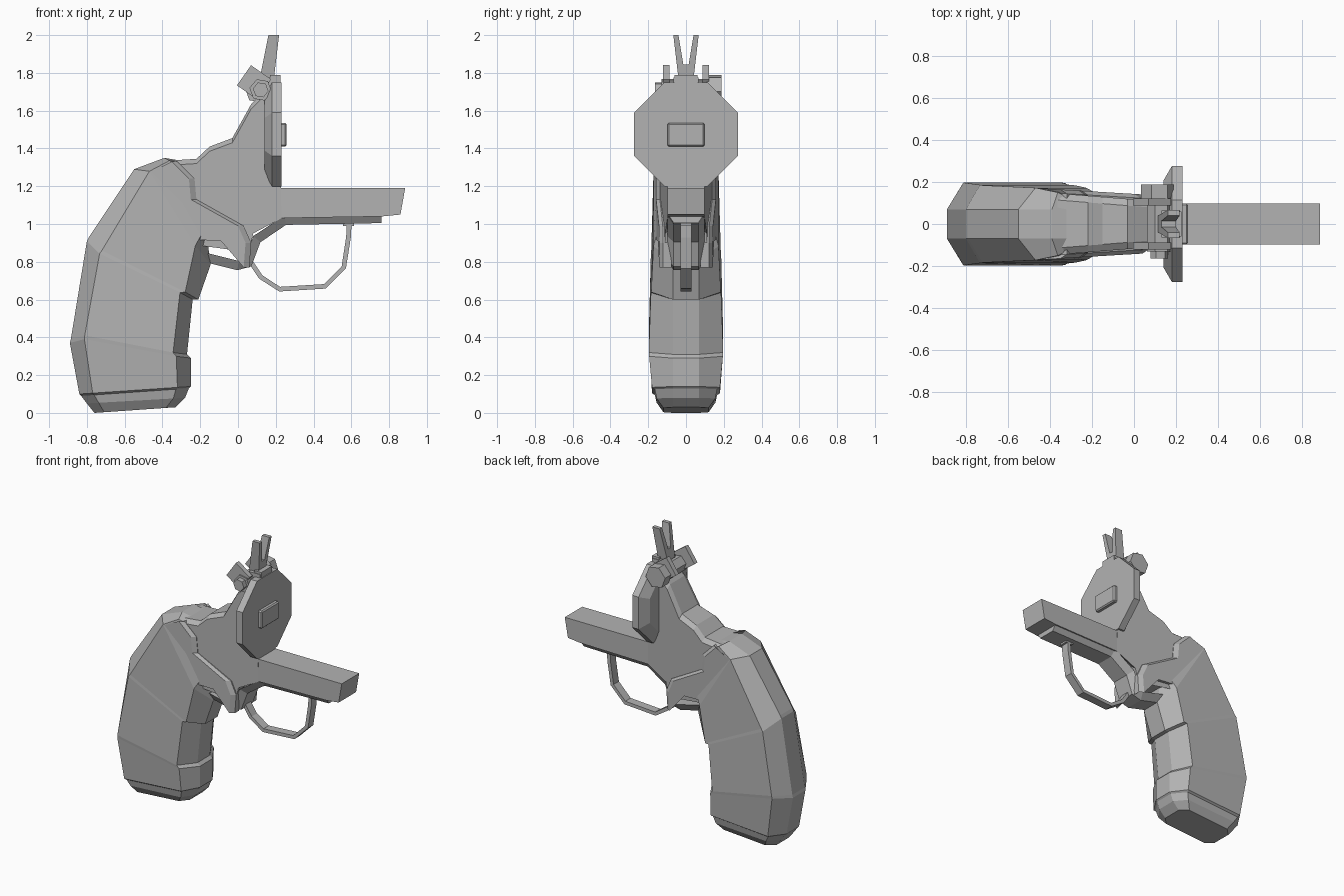
import bpy, bmesh, math
from mathutils import Vector

cube = bpy.data.objects.get("Cube")
if cube:
    bpy.data.objects.remove(cube, do_unlink=True)

shade = (0.45, 0.45, 0.45, 1)
grey = bpy.data.materials.new("steel_grey")
grey.use_nodes = True
grey.diffuse_color = shade
grey.node_tree.nodes["Principled BSDF"].inputs["Base Color"].default_value = shade


def loft(name, rings):
    """Skin a list of equal-length rings and cap both ends."""
    bm = bmesh.new()
    loops = [[bm.verts.new(point) for point in ring] for ring in rings]
    count = len(loops[0])
    for lower, upper in zip(loops, loops[1:]):
        for i in range(count):
            j = (i + 1) % count
            bm.faces.new((lower[i], lower[j], upper[j], upper[i]))
    bm.faces.new(loops[0])
    bm.faces.new(loops[-1])
    bmesh.ops.recalc_face_normals(bm, faces=bm.faces)
    mesh = bpy.data.meshes.new(name)
    bm.to_mesh(mesh)
    bm.free()
    mesh.materials.append(grey)
    obj = bpy.data.objects.new(name, mesh)
    bpy.context.collection.objects.link(obj)
    return obj


def slab(name, outline, start, end):
    """Extrude an x-z outline between two y values."""
    return loft(name, [[(x, y, z) for x, z in outline] for y in (start, end)])


def box(name, left, right, half_y, bottom, top):
    outline = [(left, bottom), (right, bottom), (right, top), (left, top)]
    return slab(name, outline, -half_y, half_y)


def sweep(name, path, depth, inner_y, outer_y):
    """Run a trapezoid section along an x-z path."""
    points = [Vector(p) for p in path]
    rings = []
    for i, point in enumerate(points):
        before, after = points[max(i - 1, 0)], points[min(i + 1, len(points) - 1)]
        direction = (after - before).normalized()
        normal = Vector((-direction.y, direction.x)) * depth / 2
        inner, outer = point - normal, point + normal
        rings.append([(inner.x, -inner_y, inner.y), (inner.x, inner_y, inner.y),
                      (outer.x, outer_y, outer.y), (outer.x, -outer_y, outer.y)])
    return loft(name, rings)


def polygon(across, up, radius, sides, turn):
    angles = [turn + math.tau * i / sides for i in range(sides)]
    return [(across + radius * math.cos(a), up + radius * math.sin(a)) for a in angles]


def grip_ring(back, front, half_width, lift=0.0, inset=0.12):
    """Octagonal section with narrow back and front facets and wide sides."""
    back, front = Vector(back), Vector(front)
    side_back = back.lerp(front, inset) + Vector((0, lift))
    side_front = front.lerp(back, inset)
    facet = min(0.07, half_width)
    half = [(back, facet), (side_back, half_width), (side_front, half_width), (front, facet)]
    ring = [(p.x, y, p.y) for p, y in half]
    return ring + [(x, -y, z) for x, y, z in reversed(ring)]


# Grip, from the butt up to the hump behind the frame
loft("grip", [
    grip_ring((-0.76, 0), (-0.33, 0.03), 0.12),
    grip_ring((-0.8, 0.05), (-0.28, 0.08), 0.155),
    grip_ring((-0.83, 0.09), (-0.26, 0.13), 0.165),
    grip_ring((-0.84, 0.1), (-0.25, 0.14), 0.18),
    grip_ring((-0.89, 0.37), (-0.25, 0.29), 0.195, lift=0.03),
    grip_ring((-0.885, 0.39), (-0.27, 0.31), 0.197, lift=0.03),
    grip_ring((-0.8, 0.91), (-0.24, 0.6), 0.186, lift=-0.03),
    grip_ring((-0.79, 0.93), (-0.21, 0.6), 0.184, lift=-0.03),
    grip_ring((-0.55, 1.29), (-0.145, 0.785), 0.172, lift=0.09, inset=0.2),
    grip_ring((-0.39, 1.35), (-0.16, 0.9), 0.15, lift=0.04),
    grip_ring((-0.3, 1.335), (-0.15, 0.95), 0.11),
])

# Chamfered cheeks wrapping the frame, thinner toward the front
cheek = [(-0.44, 1.27), (-0.32, 1.33), (-0.23, 1.24), (-0.22, 1.13), (0.03, 0.99),
         (0.07, 0.9), (0.06, 0.77), (-0.06, 0.91), (-0.25, 0.92)]
for side, label in ((1, "left"), (-1, "right")):
    rings = []
    for thickness, shift in ((0.08, 0), (0.125, 0), (0.145, 0.03)):
        rings.append([(x - shift, side * (thickness - 0.06 * x), z) for x, z in cheek])
    loft(label + "_cheek", rings)

# Frame body, tapering forward, with a raised chamfered spine
body = [(-0.38, 1.31), (-0.22, 1.32), (-0.15, 1.385), (-0.03, 1.43), (0.07, 1.61), (0.14, 1.68),
        (0.22, 1.68), (0.23, 1.03), (0.08, 0.95), (0.06, 0.85), (-0.3, 0.9)]
loft("frame_body", [[(x, side * (width - 0.08 * x), z + rise) for x, z in body]
                    for side, width, rise in ((-1, 0.117, 0), (-1, 0.085, 0.025),
                                              (1, 0.085, 0.025), (1, 0.117, 0))])
bar = [(0.15, 1.03), (0.76, 1.04), (0.86, 1.05), (0.885, 1.19), (0.15, 1.19)]
slab("lower_bar", bar, -0.098, 0.098)

# Tapered underside and the trigger guard below it
sweep("frame_underside", [(0.76, 1.03), (0.25, 1.02), (0.1, 0.92), (0.05, 0.79), (0, 0.78), (-0.2, 0.83)],
      depth=0.05, inner_y=0.098, outer_y=0.065)
sweep("trigger_guard", [(0.06, 0.81), (0.12, 0.72), (0.22, 0.655), (0.46, 0.67), (0.56, 0.77),
                        (0.585, 0.93), (0.59, 1.03)], depth=0.025, inner_y=0.03, outer_y=0.03)
box("guard_mount", 0.555, 0.615, 0.03, 0.99, 1.04)

# Octagonal recoil shield with a bevelled back and a raised port
octagon = polygon(0, 0, 0.298, 8, math.pi / 8)
loft("recoil_shield", [[(x, y * scale, 1.475 + z * scale) for y, z in octagon]
                       for x, scale in ((0.14, 0.75), (0.18, 1), (0.23, 1))])
port = box("shield_port", 0.22, 0.257, 0.098, 1.41, 1.535)
bevel = port.modifiers.new("Bevel", "BEVEL")
bevel.width = 0.008
bevel.segments = 1

# Hinge: tilted plates, crossbar and hexagonal ends
tilt = math.radians(50)
for side, label in ((1, "left"), (-1, "right")):
    slab(label + "_hinge_plate", polygon(0.085, 1.75, 0.092, 4, tilt + tilt), side * 0.088, side * 0.122)
slab("hinge_crossbar", polygon(0.12, 1.71, 0.06, 6, tilt), -0.13, 0.13)
slab("left_hinge_knob", polygon(0.11, 1.715, 0.078, 6, tilt), 0.11, 0.187)
slab("right_hinge_pin", polygon(0.12, 1.71, 0.042, 6, tilt), -0.165, -0.08)

# Sight base and forked rear sight leaning forward
box("sight_base", 0.13, 0.22, 0.065, 1.68, 1.775)
box("sight_plate", 0.17, 0.225, 0.06, 1.74, 1.79)
half_fork = [(0.04, 1.77), (0.067, 2), (0.04, 2), (0.014, 1.845)]
fork = half_fork + [(-y, z) for y, z in reversed(half_fork)]
loft("rear_sight", [[(x + lean * (z - 1.77), y, z) for y, z in fork]
                    for x, lean in ((0.115, 0.2), (0.19, 0.12))])
